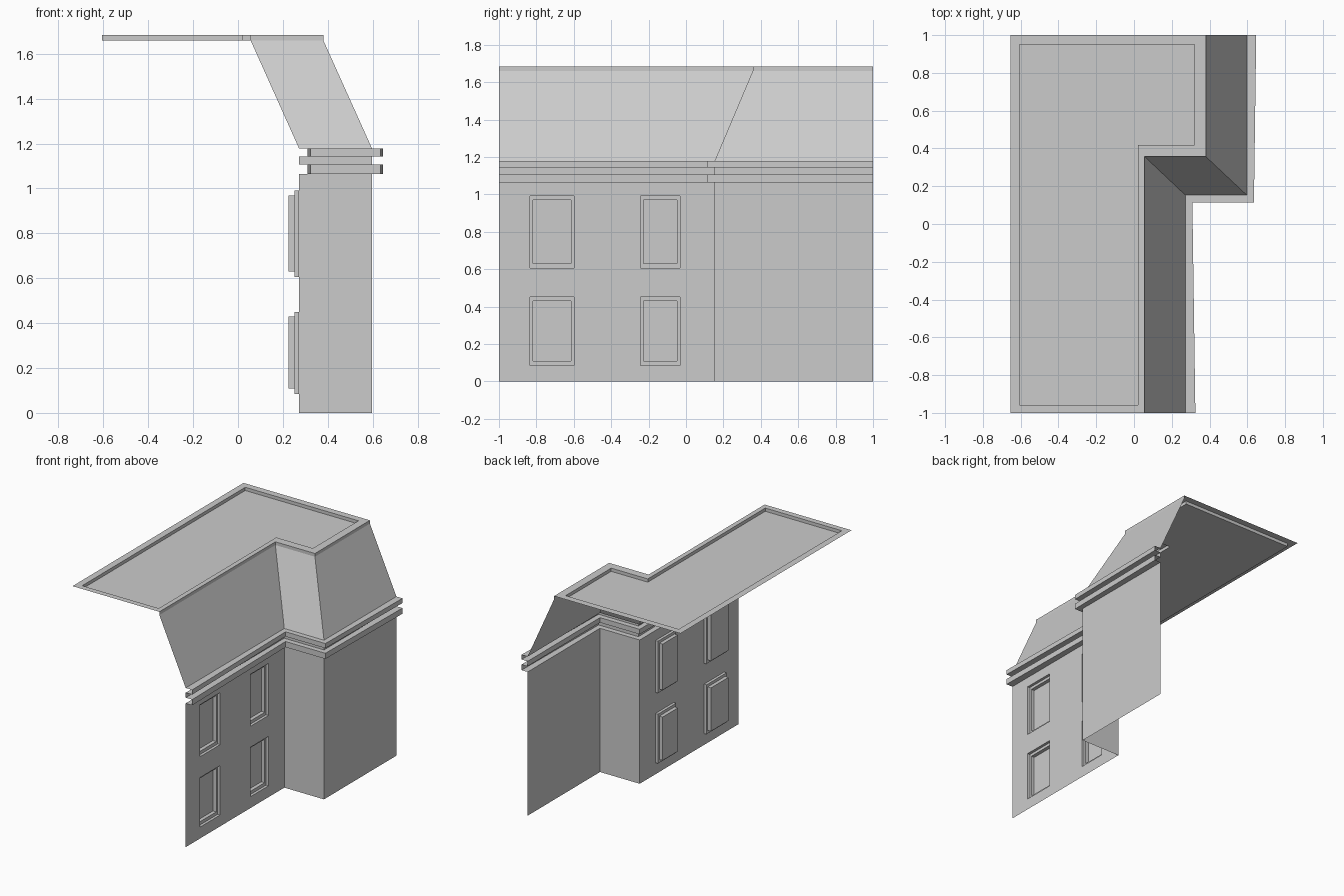
import bpy

cube = bpy.data.objects.get("Cube")
if cube:
    bpy.data.objects.remove(cube)

stone = bpy.data.materials.new("grey stone")
stone.use_nodes = True
GREY = (0.6, 0.6, 0.6, 1)
stone.diffuse_color = GREY
stone.node_tree.nodes["Principled BSDF"].inputs["Base Color"].default_value = GREY


def build(name, verts, faces):
    mesh = bpy.data.meshes.new(name)
    mesh.from_pydata(verts, [], faces)
    mesh.materials.append(stone)
    obj = bpy.data.objects.new(name, mesh)
    bpy.context.collection.objects.link(obj)
    return obj


def loft(name, rings, closed=False, cap=False):
    """Join successive rings of points with quads, optionally filling the last."""
    n = len(rings[0])
    verts = [p for ring in rings for p in ring]
    faces = []
    for r in range(len(rings) - 1):
        for i in range(n if closed else n - 1):
            j = (i + 1) % n
            faces.append((r * n + i, r * n + j, (r + 1) * n + j, (r + 1) * n + i))
    if cap:
        faces.append(tuple(range((len(rings) - 1) * n, len(rings) * n)))
    return build(name, verts, faces)


def at(path, z):
    return [(x, y, z) for x, y in path]


# Plan outlines, running from front to back along the facade
wall = [(0.272, -1), (0.272, 0.153), (0.597, 0.153), (0.597, 1)]
ledge = [(0.325, -1), (0.309, 0.115), (0.635, 0.115), (0.647, 1)]
roof_edge = [(0.056, -1), (0.056, 0.357), (0.38, 0.357), (0.38, 1)]
WALL_TOP, CORNICE_TOP, DECK, RIM = 1.064, 1.178, 1.66, 1.684

# Recessed wall, divided so that the window openings are left free
ys = [-1, -0.834, -0.598, -0.243, -0.032, 0.153]
zs = [0, 0.084, 0.45, 0.605, 0.99, WALL_TOP]
verts = [(0.272, y, z) for z in zs for y in ys]
faces = []
windows = []
for k in range(5):
    for i in range(5):
        if i in (1, 3) and k in (1, 3):
            windows.append((ys[i], ys[i + 1], zs[k], zs[k + 1]))
        else:
            a = k * 6 + i
            faces.append((a, a + 1, a + 7, a + 6))
build("recessed_wall", verts, faces)


# Windows: two stepped recesses ending in a flat pane
def window_ring(x, y0, y1, z0, z1, inset):
    a, b = y0 + inset, y1 - inset
    c, d = z0 + inset * 1.5, z1 - inset * 1.3
    return [(x, a, c), (x, b, c), (x, b, d), (x, a, d)]


for number, span in enumerate(windows, 1):
    steps = [(0.272, 0), (0.252, 0), (0.252, 0.016), (0.225, 0.016)]
    loft(f"window_{number}", [window_ring(x, *span, inset) for x, inset in steps],
         closed=True, cap=True)

# Projecting wing
loft("projecting_wall", [at(wall[1:], 0), at(wall[1:], WALL_TOP)])

# Double cornice
cornice = [(wall, WALL_TOP), (ledge, WALL_TOP), (ledge, 1.106), (wall, 1.106),
           (wall, 1.143), (ledge, 1.143), (ledge, CORNICE_TOP), (wall, CORNICE_TOP)]
loft("cornice", [at(path, z) for path, z in cornice])

# Sloping roof with its upright fascia
loft("mansard_slope", [at(wall, CORNICE_TOP), at(roof_edge, DECK)])
loft("roof_fascia", [at(roof_edge, DECK), at(roof_edge, RIM)])

# Flat roof: a rim around a sunken deck
outer = roof_edge + [(-0.655, 1), (-0.655, -1)]
inner = [(0.021, -0.957), (0.021, 0.417), (0.321, 0.417), (0.321, 0.95),
         (-0.606, 0.95), (-0.606, -0.957)]
loft("flat_roof", [at(outer, RIM), at(inner, RIM), at(inner, DECK)],
     closed=True, cap=True)
